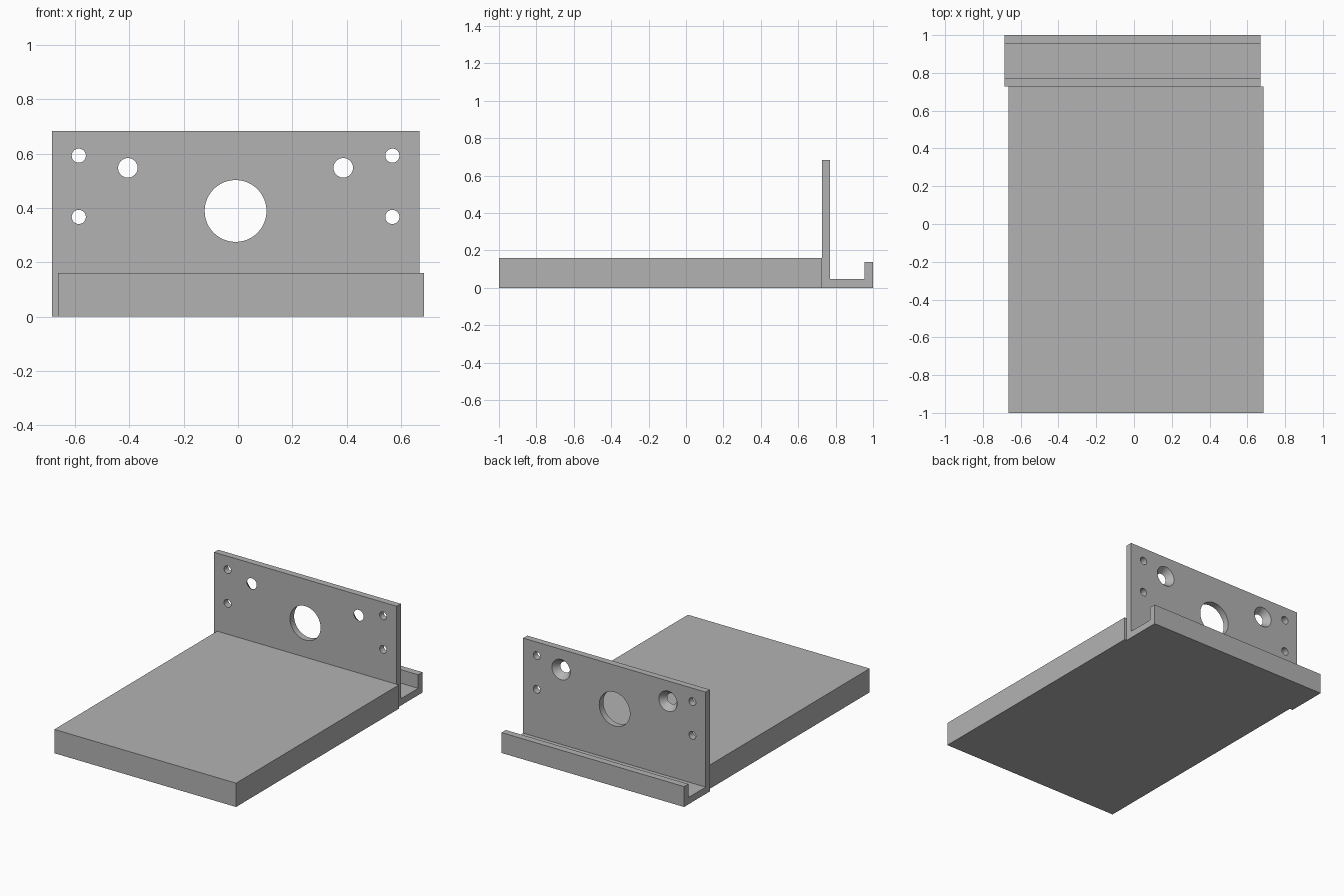
import bpy, bmesh, math
from mathutils import Matrix

if "Cube" in bpy.data.objects:
    bpy.data.objects.remove(bpy.data.objects["Cube"])

grey = bpy.data.materials.new("plain grey")
grey.diffuse_color = (0.45, 0.45, 0.45, 1)
grey.use_nodes = True
grey.node_tree.nodes["Principled BSDF"].inputs["Base Color"].default_value = grey.diffuse_color


def add_object(name, bm):
    bmesh.ops.recalc_face_normals(bm, faces=bm.faces[:])
    mesh = bpy.data.meshes.new(name)
    bm.to_mesh(mesh)
    bm.free()
    mesh.materials.append(grey)
    obj = bpy.data.objects.new(name, mesh)
    bpy.context.collection.objects.link(obj)
    return obj


def extrude_x(name, profile, x0, x1):
    """Sweep a (y, z) outline from x0 to x1."""
    bm = bmesh.new()
    face = bm.faces.new([bm.verts.new((x0, y, z)) for y, z in profile])
    moved = bmesh.ops.extrude_face_region(bm, geom=[face])["geom"]
    verts = [g for g in moved if isinstance(g, bmesh.types.BMVert)]
    bmesh.ops.translate(bm, verts=verts, vec=(x1 - x0, 0, 0))
    return add_object(name, bm)


PLATE_FRONT, PLATE_BACK = 0.727, 0.771

# Solid base slab
extrude_x("base_slab", [(-1, 0), (PLATE_FRONT, 0), (PLATE_FRONT, 0.16), (-1, 0.16)],
          -0.664, 0.686)

# Bent bracket: tall plate, floor and low rear lip
bracket = extrude_x("bracket", [
    (PLATE_FRONT, 0), (1, 0), (1, 0.137), (0.955, 0.137), (0.955, 0.046),
    (PLATE_BACK, 0.046), (PLATE_BACK, 0.684), (PLATE_FRONT, 0.684)], -0.686, 0.67)

# Holes: x, z, front radius, back radius
holes = [(-0.009, 0.389, 0.114, 0.114)]
for side in (-1, 1):
    holes.append((-0.009 + side * 0.397, 0.548, 0.036, 0.068))   # countersunk
    for z in (0.367, 0.593):
        holes.append((-0.009 + side * 0.578, z, 0.026, 0.026))   # corner screws

# One cutter holding all the holes, extended a little past both plate faces
bm = bmesh.new()
depth, extra = PLATE_BACK - PLATE_FRONT, 0.01
for x, z, r_front, r_back in holes:
    slope = (r_back - r_front) / depth * extra
    place = (Matrix.Translation((x, (PLATE_FRONT + PLATE_BACK) / 2, z))
             @ Matrix.Rotation(math.radians(90), 4, 'X'))
    bmesh.ops.create_cone(bm, cap_ends=True, segments=48, radius1=r_back + slope,
                          radius2=r_front - slope, depth=depth + 2 * extra, matrix=place)
cutter = add_object("hole_cutter", bm)
cutter.hide_render = True

cut = bracket.modifiers.new("holes", 'BOOLEAN')
cut.operation, cut.solver, cut.object = 'DIFFERENCE', 'EXACT', cutter
bpy.context.view_layer.objects.active = bracket
bracket.select_set(True)
bpy.ops.object.modifier_apply(modifier=cut.name)
bpy.data.objects.remove(cutter)

# Smooth hole walls, keep the plate edges sharp
bpy.ops.object.shade_smooth_by_angle(angle=math.radians(30))
